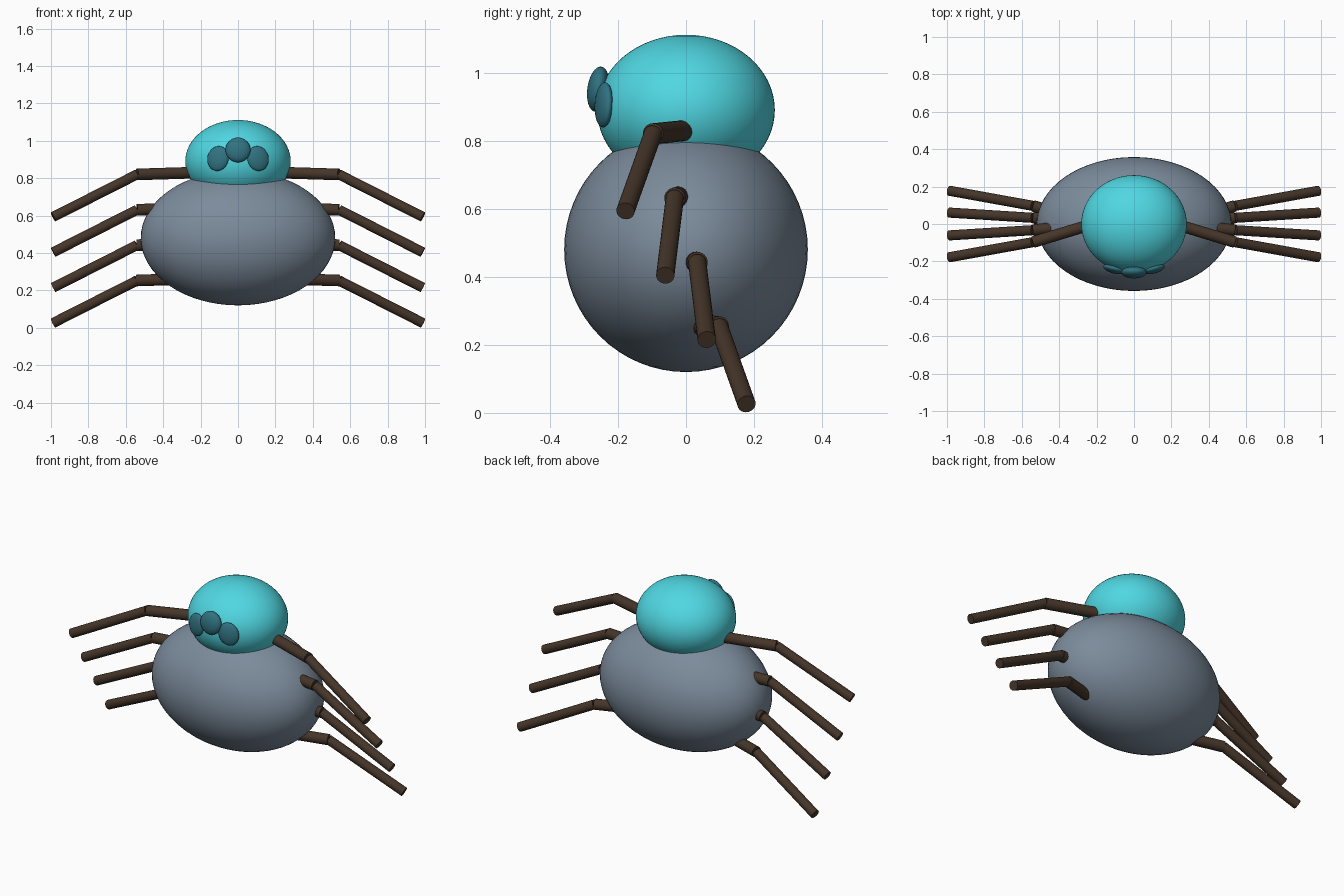
import bpy
from math import radians
from mathutils import Vector

if "Cube" in bpy.data.objects:
    bpy.data.objects.remove(bpy.data.objects["Cube"])


def material(name, rgb):
    m = bpy.data.materials.new(name)
    m.diffuse_color = (*rgb, 1)
    m.use_nodes = True
    m.node_tree.nodes["Principled BSDF"].inputs["Base Color"].default_value = m.diffuse_color
    return m


SLATE = material("slate", (0.20, 0.26, 0.33))
CYAN = material("cyan", (0.08, 0.68, 0.76))
TEAL = material("dark_teal", (0.03, 0.17, 0.22))
BROWN = material("brown", (0.06, 0.036, 0.022))


def finish(name, mat):
    ob = bpy.context.object
    ob.name = name
    ob.data.materials.append(mat)
    bpy.ops.object.shade_smooth_by_angle(angle=radians(40))
    return ob


def ellipsoid(name, loc, radii, mat, segments=64, rot=(0, 0, 0)):
    bpy.ops.mesh.primitive_uv_sphere_add(segments=segments, ring_count=segments // 2,
                                         location=loc, rotation=rot)
    bpy.context.object.scale = radii
    return finish(name, mat)


def rod(name, a, b, radius, mat):
    a, b = Vector(a), Vector(b)
    d = b - a
    bpy.ops.mesh.primitive_cylinder_add(vertices=24, radius=radius, depth=d.length,
                                        location=(a + b) / 2,
                                        rotation=d.to_track_quat('Z', 'Y').to_euler())
    return finish(name, mat)


# Body and head
ellipsoid("body", (0, 0, 0.48), (0.52, 0.358, 0.36), SLATE)
ellipsoid("head", (0, 0, 0.89), (0.282, 0.261, 0.221), CYAN)

# Three flattened eyes on the front of the head
ellipsoid("middle_eye", (0, -0.258, 0.951), (0.067, 0.032, 0.067), TEAL, 32, (radians(-8), 0, 0))
for side, s in (("left", -1), ("right", 1)):
    ellipsoid(side + "_eye", (s * 0.107, -0.241, 0.905), (0.059, 0.023, 0.067), TEAL, 32,
              (radians(-4), radians(s * -15), radians(s * 17)))

# Four bent legs on each side, stacked down the body and fanned front to back
knee_y = (-0.097, -0.033, 0.033, 0.097)
tip_y = (-0.178, -0.061, 0.061, 0.178)
for side, s in (("left", -1), ("right", 1)):
    for i in range(4):
        drop = 0.189 * i
        hip = (s * 0.22, knee_y[i] * 0.0, 0.83 - drop)
        knee = (s * 0.54, knee_y[i], 0.82 - drop)
        tip = (s * 0.988, tip_y[i], 0.593 - drop)
        rod(f"{side}_upper_leg_{i + 1}", hip, knee, 0.031, BROWN)
        rod(f"{side}_lower_leg_{i + 1}", knee, tip, 0.027, BROWN)
